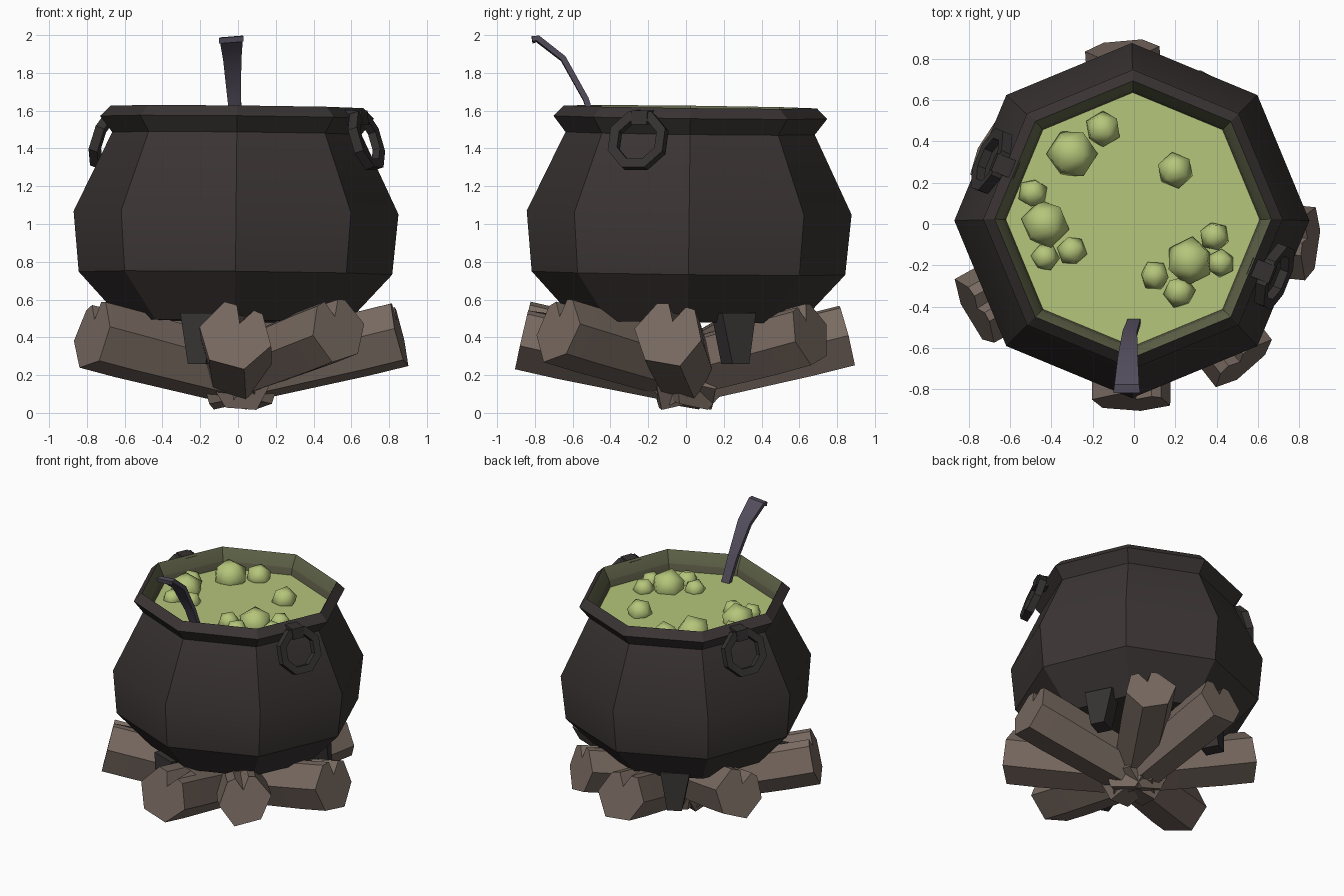
import bpy, bmesh, math, random
from math import sin, cos, radians, pi
from mathutils import Vector, Matrix

random.seed(4)
if "Cube" in bpy.data.objects:
    bpy.data.objects.remove(bpy.data.objects["Cube"])


def material(name, rgb):
    m = bpy.data.materials.new(name)
    m.use_nodes = True
    m.diffuse_color = (*rgb, 1)
    m.node_tree.nodes["Principled BSDF"].inputs["Base Color"].default_value = (*rgb, 1)
    return m


iron = material("black_iron", (0.043, 0.035, 0.034))
dark_iron = material("dark_iron", (0.036, 0.031, 0.031))
stained = material("stained_inside", (0.125, 0.135, 0.07))
stained_low = material("stained_inside_low", (0.10, 0.098, 0.058))
brew = material("green_brew", (0.46, 0.56, 0.195))
wood = material("wood", (0.19, 0.145, 0.12))
steel = material("spoon_steel", (0.085, 0.073, 0.105))

# The pot and everything attached to it leans slightly
LEAN = (Matrix.Translation((-0.021, 0.004, 0))
        @ Matrix.Rotation(0.01, 4, 'Y') @ Matrix.Rotation(-0.012, 4, 'X'))


def finish(name, bm, mats, matrix=None, angle=30):
    if matrix is not None:
        bm.transform(matrix)
    bmesh.ops.recalc_face_normals(bm, faces=bm.faces)
    mesh = bpy.data.meshes.new(name)
    bm.to_mesh(mesh)
    bm.free()
    for m in mats:
        mesh.materials.append(m)
    ob = bpy.data.objects.new(name, mesh)
    bpy.context.collection.objects.link(ob)
    bpy.ops.object.select_all(action='DESELECT')
    ob.select_set(True)
    bpy.context.view_layer.objects.active = ob
    bpy.ops.object.shade_smooth_by_angle(angle=radians(angle))
    return ob


def loft(bm, rings, closed=False):
    """Skin rings of points; cap the ends unless the chain is closed."""
    vs = [[bm.verts.new(p) for p in ring] for ring in rings]
    n = len(vs[0])
    pairs = list(zip(vs, vs[1:])) + ([(vs[-1], vs[0])] if closed else [])
    bands = [[bm.faces.new((a[i], a[(i + 1) % n], b[(i + 1) % n], b[i]))
              for i in range(n)] for a, b in pairs]
    if not closed:
        bm.faces.new(vs[0])
        bm.faces.new(vs[-1])
    return bands


def octagon(r, z, n=8):
    return [(r * cos(2 * pi * i / n), r * sin(2 * pi * i / n), z) for i in range(n)]


def box_taper(bm, x0, x1, top, bottom):
    """Tapered block; top and bottom are (x shift, half width, z)."""
    loft(bm, [[(x0 + s, -w, z), (x1 + s, -w, z), (x1 + s, w, z), (x0 + s, w, z)]
              for s, w, z in (bottom, top)])


# Pot body with flared rim and stained inner wall
LIQUID = 1.485
profile = [(0.595, 0.485), (0.83, 0.74), (0.86, 1.06), (0.66, 1.48),
           (0.725, 1.565), (0.67, 1.62), (0.625, 1.535), (0.61, LIQUID - 0.03)]
bm = bmesh.new()
bands = loft(bm, [octagon(r, z) for r, z in profile])
for slot, band in enumerate(bands[-2:], 1):
    for f in band:
        f.material_index = slot
finish("pot", bm, [iron, stained, stained_low], LEAN)

# Brew surface
bm = bmesh.new()
bm.faces.new([bm.verts.new(p) for p in octagon(0.615, LIQUID)])
finish("brew_surface", bm, [brew], LEAN)

# Bubbles: x, y, radius
bubbles = [(-.30, .34, .125), (-.15, .46, .09), (.20, .26, .09), (-.49, .15, .075),
           (-.43, 0, .12), (-.43, -.16, .07), (-.30, -.13, .075), (.27, -.18, .12),
           (.39, -.06, .075), (.42, -.19, .07), (.10, -.25, .075), (.22, -.33, .08)]
bm = bmesh.new()
for x, y, r in bubbles:
    turn = (Matrix.Rotation(random.uniform(0, 6), 4, 'Z')
            @ Matrix.Rotation(random.uniform(0.4, 0.8), 4, 'X')
            @ Matrix.Rotation(random.uniform(0, 6), 4, 'Z'))
    bmesh.ops.create_icosphere(bm, subdivisions=1, radius=r,
                               matrix=Matrix.Translation((x, y, LIQUID + 0.15 * r)) @ turn)
finish("bubbles", bm, [brew], angle=60)

# Ring handles with their clips
for name, a in (("left_handle", -21.8), ("right_handle", 157.5)):
    turn = LEAN @ Matrix.Rotation(radians(a), 4, 'Z')
    bm = bmesh.new()
    sections = []
    for i in range(8):
        t = 2 * pi * (i + 0.5) / 8
        sections.append([(d, r * cos(t), r * sin(t))
                         for d, r in ((-.022, .115), (.022, .115), (.026, .168), (-.026, .168))])
    loft(bm, sections, closed=True)
    finish(name + "_ring", bm, [dark_iron], turn
           @ Matrix.Translation((0.74, 0, 1.445)) @ Matrix.Rotation(radians(-18), 4, 'Y'))
    bm = bmesh.new()
    box_taper(bm, 0.61, 0.725, (0, 0.045, 1.605), (0.01, 0.045, 1.53))
    finish(name + "_clip", bm, [dark_iron], turn)

# Three short tapered feet
for i, a in enumerate((27, 118, 250)):
    bm = bmesh.new()
    box_taper(bm, 0.49, 0.62, (0, 0.10, 0.53), (0.02, 0.05, 0.26))
    finish(f"foot_{i + 1}", bm, [dark_iron], Matrix.Rotation(radians(a), 4, 'Z'))

# Spoon handle: a flat bar that widens toward its bent tip
path = [(0.005, -.46, 1.44, .03), (-.02, -.53, 1.66, .035), (-.03, -.65, 1.875, .048),
        (-.035, -.785, 1.98, .06), (-.035, -.815, 1.975, .065)]
bm = bmesh.new()
rings = []
for i, (x, y, z, w) in enumerate(path):
    a, b = path[max(i - 1, 0)], path[min(i + 1, len(path) - 1)]
    across = Vector((0, a[2] - b[2], b[1] - a[1])).normalized() * 0.015
    c, side = Vector((x, y, z)), Vector((w, 0, 0.08 * w))
    rings.append([c - side - across, c + side - across, c + side + across, c - side + across])
loft(bm, rings)
finish("spoon_handle", bm, [steel])


# Firewood: six-sided logs crossing in the middle, split by a notch at the outer end
def log(name, angle, reach, z_out, z_in, radius, roll):
    a = radians(angle)
    out = Vector((cos(a) * reach, sin(a) * reach, z_out))
    inner = Vector((-cos(a) * 0.17, -sin(a) * 0.17, z_in))
    axis = (out - inner).normalized()
    side = Vector((-sin(a), cos(a), 0))
    up = axis.cross(side)
    corners = [(t, random.uniform(0.94, 1.08)) for t in (0, 55, 122, 180, 238, 300)]
    notch = [(70, 0.93), (86, 0.9), (102, 0.92)]

    def ring(centre, size, depth):
        cut = [notch[0], (notch[1][0], depth), notch[2]]
        return [centre + size * k * (side * cos(radians(t + roll)) + up * sin(radians(t + roll)))
                for t, k in sorted(corners + cut)]

    bm = bmesh.new()
    loft(bm, [ring(out, radius, 0.4),
              ring(out - axis * 0.22, radius, 0.9),
              ring(inner, radius * 0.88, 0.9)])
    finish(name, bm, [wood], angle=20)


logs = [(-91, .865, .405, .17, .185, -15), (-52, .86, .44, .19, .18, 10),
        (-6, .86, .415, .165, .185, -10), (58, .775, .42, .20, .175, 15),
        (94, .85, .41, .155, .18, 0), (152, .80, .42, .19, .18, -20),
        (209, .88, .42, .175, .185, 12)]
for i, spec in enumerate(logs):
    log(f"log_{i + 1}", *spec)
